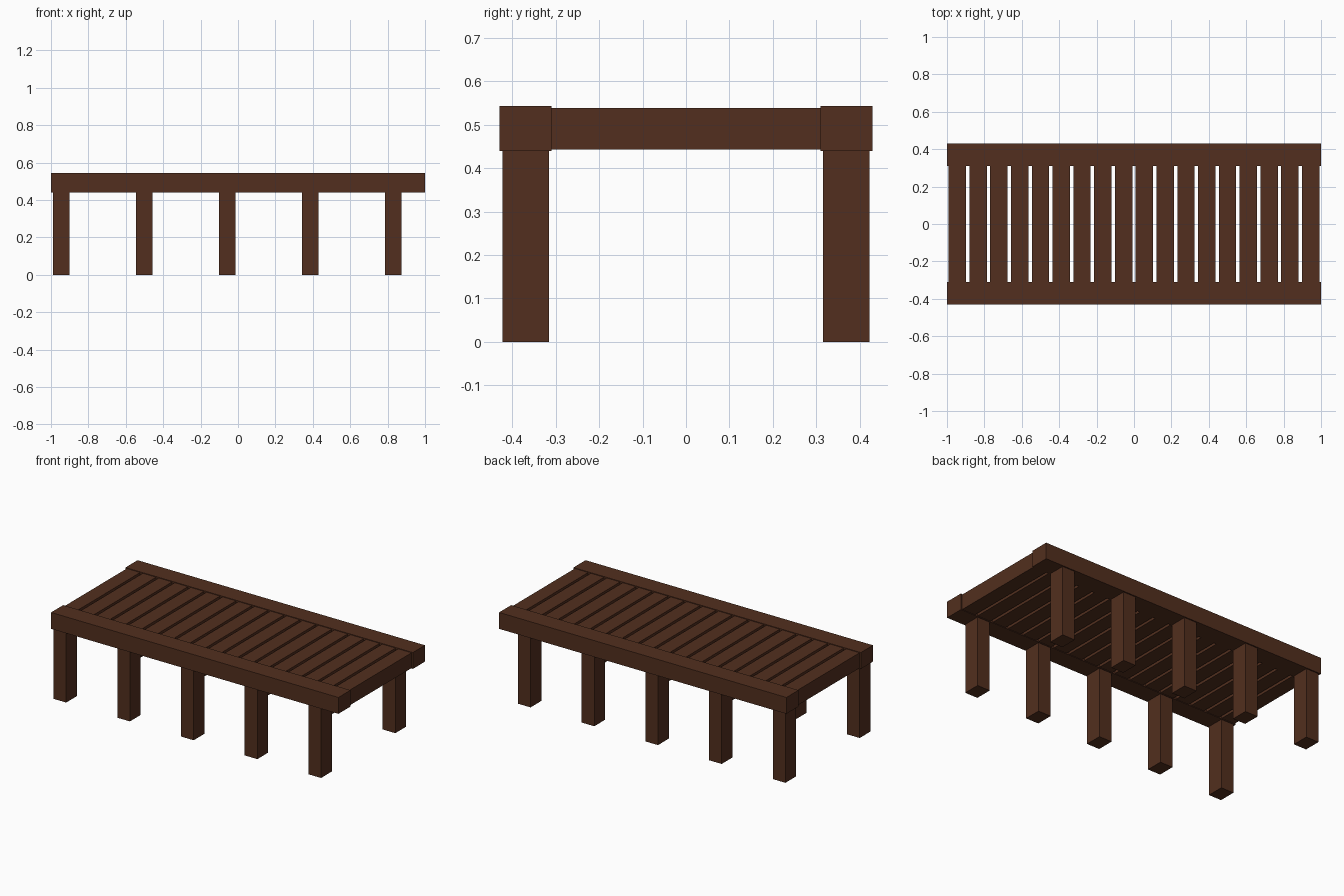
import bpy

if "Cube" in bpy.data.objects:
    bpy.data.objects.remove(bpy.data.objects["Cube"])

wood = bpy.data.materials.new("dark_wood")
wood.diffuse_color = (0.085, 0.028, 0.013, 1)
wood.use_nodes = True
wood.node_tree.nodes["Principled BSDF"].inputs["Base Color"].default_value = wood.diffuse_color


def box(name, x, y, z):
    """Box from (min, max) extents on each axis."""
    lo, hi = zip(x, y, z)
    bpy.ops.mesh.primitive_cube_add(size=1, location=[(a + b) / 2 for a, b in zip(lo, hi)])
    ob = bpy.context.object
    ob.name = name
    ob.scale = [b - a for a, b in zip(lo, hi)]
    bpy.ops.object.transform_apply(location=False, rotation=False, scale=True)
    ob.data.materials.append(wood)
    return ob


def span(centre, width):
    return (centre - width / 2, centre + width / 2)


# Long side rails and the five legs under each
for side, s in (("front", -1), ("back", 1)):
    box(f"{side}_rail", (-1, 1), span(s * 0.37, 0.12), (0.44, 0.543))
    for i in range(5):
        box(f"{side}_leg_{i + 1}", span(-0.944 + i * 0.4435, 0.088),
            span(s * 0.369, 0.107), (0, 0.441))

# Cross slats set between the rails
SLATS, WIDTH = 18, 0.093
pitch = (1.982 - WIDTH) / (SLATS - 1)
for i in range(SLATS):
    box(f"slat_{i + 1}", span(-0.991 + WIDTH / 2 + i * pitch, WIDTH),
        (-0.312, 0.312), (0.443, 0.539))
